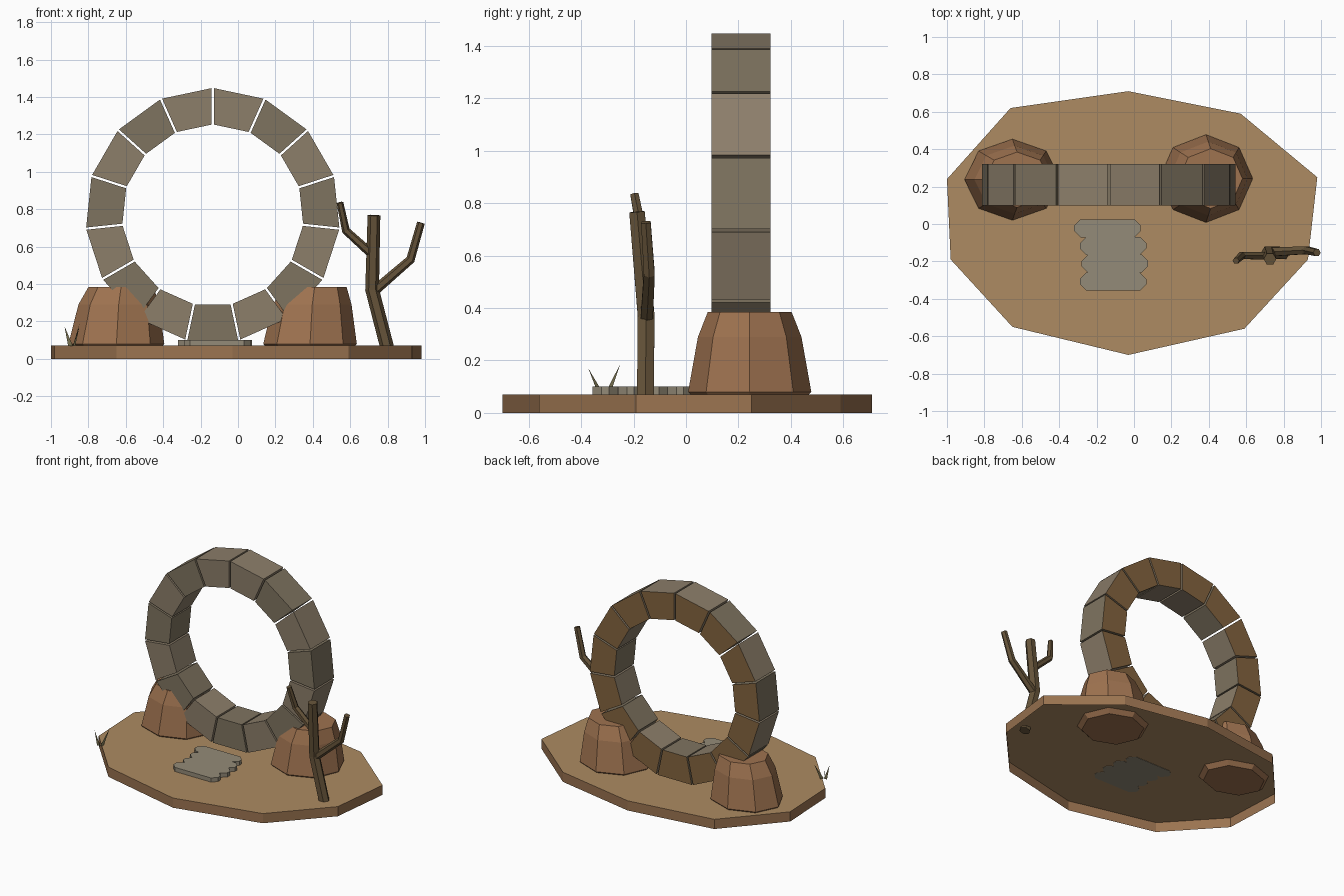
import bpy, bmesh, math
from mathutils import Vector

if "Cube" in bpy.data.objects:
    bpy.data.objects.remove(bpy.data.objects["Cube"])


def mat(name, hexcol):
    m = bpy.data.materials.new(name)
    rgb = [int(hexcol[i:i + 2], 16) / 255 for i in (0, 2, 4)]
    m.diffuse_color = [((c + 0.055) / 1.055) ** 2.4 for c in rgb] + [1]
    m.use_nodes = True
    m.node_tree.nodes["Principled BSDF"].inputs["Base Color"].default_value = m.diffuse_color
    return m


SAND = mat("sand", "AD8B62")
EARTH = mat("earth", "9A7350")
ROCK = mat("rock", "9F7350")
STONES = [mat("stone_a", "8C7E6A"), mat("stone_b", "7F7460")]
STONE_BACK = mat("stone_back", "84643F")
SLAB = mat("slab", "948B78")
WOOD = mat("wood", "655339")
GRASS = mat("grass", "77704F")


def make(name, bm, *mats):
    me = bpy.data.meshes.new(name)
    bm.to_mesh(me)
    bm.free()
    for m in mats:
        me.materials.append(m)
    ob = bpy.data.objects.new(name, me)
    bpy.context.collection.objects.link(ob)
    return ob


def loft(bm, rings, cap_start=True, cap_end=True):
    """Skin a list of equal-length point rings."""
    vs = [[bm.verts.new(p) for p in r] for r in rings]
    n = len(vs[0])
    for a, b in zip(vs, vs[1:]):
        for i in range(n):
            j = (i + 1) % n
            bm.faces.new((a[i], a[j], b[j], b[i]))
    if cap_start:
        bm.faces.new(vs[0][::-1])
    if cap_end:
        bm.faces.new(vs[-1])
    return vs


# Ground plate: ten-sided, fan top, open underneath
outline = [(-1, .24), (-.98, -.19), (-.65, -.55), (-.03, -.70), (.59, -.56),
           (.93, -.19), (.98, .25), (.57, .59), (-.03, .71), (-.66, .62)]
bm = bmesh.new()
rim = loft(bm, [[(x, y, z) for x, y in outline] for z in (0, .07)], False, False)[1]
for f in bm.faces:
    f.material_index = 1
mid = bm.verts.new((-.03, 0, .07))
for i in range(10):
    bm.faces.new((rim[i], rim[(i + 1) % 10], mid))
make("ground", bm, SAND, EARTH)


# Boulders holding the ring
def boulder(name, cx, cy, rx, ry):
    bm = bmesh.new()
    rings = []
    for s, dx, z in ((.84, 0, .04), (1, 0, .08), (.84, .012, .29), (.68, .025, .385)):
        rings.append([(cx + dx + s * rx * math.cos(a), cy + s * ry * math.sin(a), z)
                      for a in (math.tau * i / 8 for i in range(8))])
    loft(bm, rings)
    make(name, bm, ROCK)


boulder("left_boulder", -.65, .237, .256, .217)
boulder("right_boulder", .385, .243, .25, .235)

# Stone ring of fifteen separate blocks
CX, CZ, RO, RI, Y0, Y1 = -.135, .767, .68, .485, .098, .322
N, GAP = 15, .006
for k in range(N):
    a0 = math.pi / 2 + math.tau * k / N
    a1 = a0 + math.tau / N
    sec = []
    for r, a, s in ((RO, a0, 1), (RO, a1, -1), (RI, a1, -1), (RI, a0, 1)):
        a += s * GAP / r
        sec.append((CX + r * math.cos(a), CZ + r * math.sin(a)))
    bm = bmesh.new()
    loft(bm, [[(x, y, z) for x, z in sec] for y in (Y0, Y1)])
    bmesh.ops.recalc_face_normals(bm, faces=bm.faces)
    for f in bm.faces:
        if f.normal.y > .9:
            f.material_index = 1
    make(f"ring_block_{k + 1}", bm, STONES[k % 2], STONE_BACK)

# Paving slabs with clipped corners
for k, (cx, cy) in enumerate([(-.142, -.023), (-.112, -.117), (-.102, -.212), (-.112, -.308)]):
    hx, hy, c = .178, .048, .034
    oct8 = [(hx, -hy + c), (hx, hy - c), (hx - c, hy), (c - hx, hy),
            (-hx, hy - c), (-hx, c - hy), (c - hx, -hy), (hx - c, -hy)]
    bm = bmesh.new()
    loft(bm, [[(cx + x, cy + y, z) for x, y in oct8] for z in (.068, .1)])
    make(f"slab_{k + 1}", bm, SLAB)


# Dead tree from six-sided mitred limbs
def limb(name, pts, radii):
    pts = [Vector(p) for p in pts]
    bm = bmesh.new()
    rings = []
    for i, p in enumerate(pts):
        t = (pts[min(i + 1, len(pts) - 1)] - pts[max(i - 1, 0)]).normalized()
        u = Vector((0, 1, 0)).cross(t).normalized()
        v = t.cross(u)
        rings.append([p + radii[i] * (u * math.cos(a) + v * math.sin(a))
                      for a in (math.tau * j / 6 for j in range(6))])
    loft(bm, rings)
    make(name, bm, WOOD)


limb("tree_trunk", [(.80, -.155, .05), (.717, -.152, .37), (.727, -.187, .767)], (.037, .037, .034))
limb("right_branch", [(.725, -.15, .36), (.922, -.14, .53), (.978, -.153, .727)], (.027, .024, .021))
limb("left_branch", [(.715, -.17, .56), (.577, -.168, .685), (.545, -.197, .835)], (.024, .022, .018))

# Grass tuft: three upright flat blades leaning outward
bm = bmesh.new()
for ang, reach, top in ((180, .045, .175), (60, .07, .185), (-60, .07, .17)):
    d = Vector((math.cos(math.radians(ang)), math.sin(math.radians(ang)), 0))
    base = Vector((-.883, -.312, .068))
    tip = base + d * reach
    tip.z = top
    bm.faces.new([bm.verts.new(p) for p in (base, base + d * .025, tip)])
make("grass_tuft", bm, GRASS)
